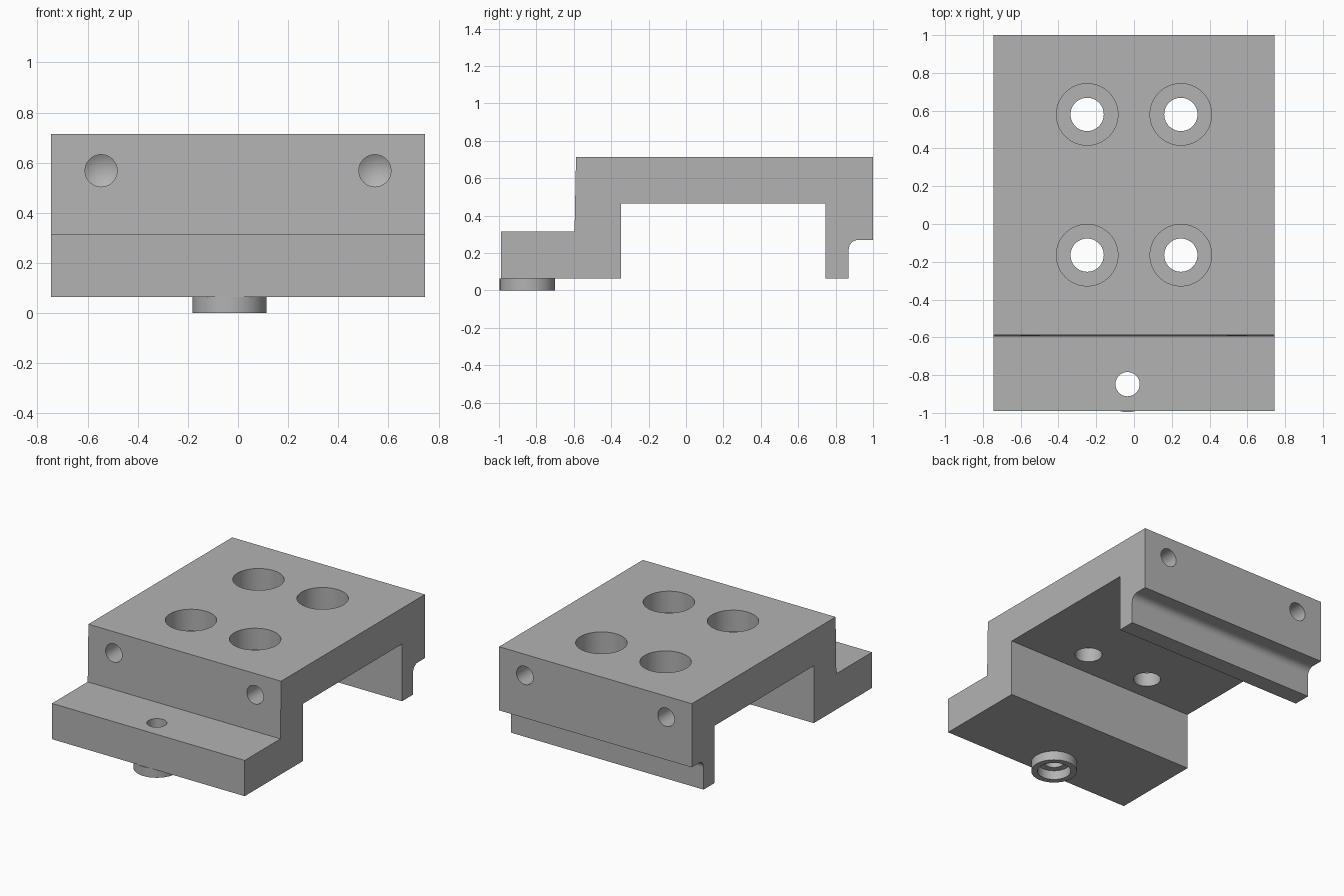
import bpy, bmesh
from math import cos, sin, pi, radians
from mathutils import Matrix, Vector

cube = bpy.data.objects.get("Cube")
if cube:
    bpy.data.objects.remove(cube, do_unlink=True)

metal = bpy.data.materials.new("plain grey")
metal.use_nodes = True
grey = (0.45, 0.45, 0.45, 1)
metal.diffuse_color = grey
metal.node_tree.nodes["Principled BSDF"].inputs["Base Color"].default_value = grey


def make_object(name, bm):
    bmesh.ops.recalc_face_normals(bm, faces=bm.faces)
    mesh = bpy.data.meshes.new(name)
    bm.to_mesh(mesh)
    bm.free()
    mesh.materials.append(metal)
    obj = bpy.data.objects.new(name, mesh)
    bpy.context.collection.objects.link(obj)
    return obj


def extrude_x(name, profile, half_width):
    bm = bmesh.new()
    face = bm.faces.new([bm.verts.new((-half_width, y, z)) for y, z in profile])
    side = bmesh.ops.extrude_face_region(bm, geom=[face])["geom"]
    verts = [v for v in side if isinstance(v, bmesh.types.BMVert)]
    bmesh.ops.translate(bm, verts=verts, vec=(2 * half_width, 0, 0))
    return make_object(name, bm)


def lathe(name, profile, matrix, closed=False, steps=64):
    """Revolve (radius, height) points about local z."""
    bm = bmesh.new()
    verts = [bm.verts.new((r, 0, h)) for r, h in profile]
    edges = [bm.edges.new(pair) for pair in zip(verts, verts[1:])]
    if closed:
        edges.append(bm.edges.new((verts[-1], verts[0])))
    bmesh.ops.spin(bm, geom=verts + edges, cent=(0, 0, 0), axis=(0, 0, 1),
                   angle=2 * pi, steps=steps, use_merge=False)
    bmesh.ops.remove_doubles(bm, verts=bm.verts, dist=1e-5)
    bmesh.ops.transform(bm, matrix=matrix, verts=bm.verts)
    return make_object(name, bm)


def smooth(obj):
    bpy.ops.object.select_all(action="DESELECT")
    obj.select_set(True)
    bpy.context.view_layer.objects.active = obj
    bpy.ops.object.shade_smooth_by_angle(angle=radians(30))
    weighted = obj.modifiers.new("even normals", "WEIGHTED_NORMAL")
    weighted.keep_sharp = True


# Stepped bridge block with a filleted ledge under its back edge
BOTTOM, TOP = 0.065, 0.715
FILLET = 0.05
fillet = [(0.92 - FILLET * cos(a), 0.22 + FILLET * sin(a))
          for a in (i * pi / 24 for i in range(13))]
profile = ([(-0.99, BOTTOM), (-0.347, BOTTOM), (-0.347, 0.465), (0.747, 0.465),
            (0.747, BOTTOM), (0.87, BOTTOM)] + fillet +
           [(1, 0.27), (1, TOP), (-0.588, TOP), (-0.596, 0.315), (-0.99, 0.315)])
block = extrude_x("bridge_block", profile, 0.745)

# Counterbored screw holes through the top plate
cutters = []
bore = [(0, 0.1), (0.163, 0.1), (0.163, -0.15), (0.088, -0.15), (0.088, -0.4), (0, -0.4)]
drill = [(0, 0.1), (0.064, 0.1), (0.064, -0.28), (0, -0.318)]
for side in (-1, 1):
    for y in (0.58, -0.165):
        cutters.append(lathe("bore_cutter", bore, Matrix.Translation((side * 0.248, y, TOP))))
    # Blind drilled holes in the front and back faces
    for y, direction in ((-0.592, -1), (1, 1)):
        turn = Vector((0, direction, 0)).to_track_quat("Z", "Y").to_matrix().to_4x4()
        place = Matrix.Translation((side * 0.546, y, 0.568)) @ turn
        cutters.append(lathe("drill_cutter", drill, place))

# Through hole in the front step
step_place = Matrix.Translation((-0.034, -0.848, 0))
pin = [(0, 0), (0.064, 0), (0.064, 0.5), (0, 0.5)]
cutters.append(lathe("step_cutter", pin, step_place))

for cutter in cutters:
    cutter.hide_render = True
    cut = block.modifiers.new("hole", "BOOLEAN")
    cut.operation, cut.solver, cut.object = "DIFFERENCE", "EXACT", cutter
depsgraph = bpy.context.evaluated_depsgraph_get()
block_mesh = bpy.data.meshes.new_from_object(block.evaluated_get(depsgraph))
block.modifiers.clear()
block.data = block_mesh
for cutter in cutters:
    bpy.data.objects.remove(cutter, do_unlink=True)
smooth(block)

# Locating ring below the front step
ring = lathe("locating_ring",
             [(0.108, 0), (0.148, 0), (0.148, BOTTOM), (0.108, BOTTOM)],
             step_place, closed=True)
smooth(ring)
